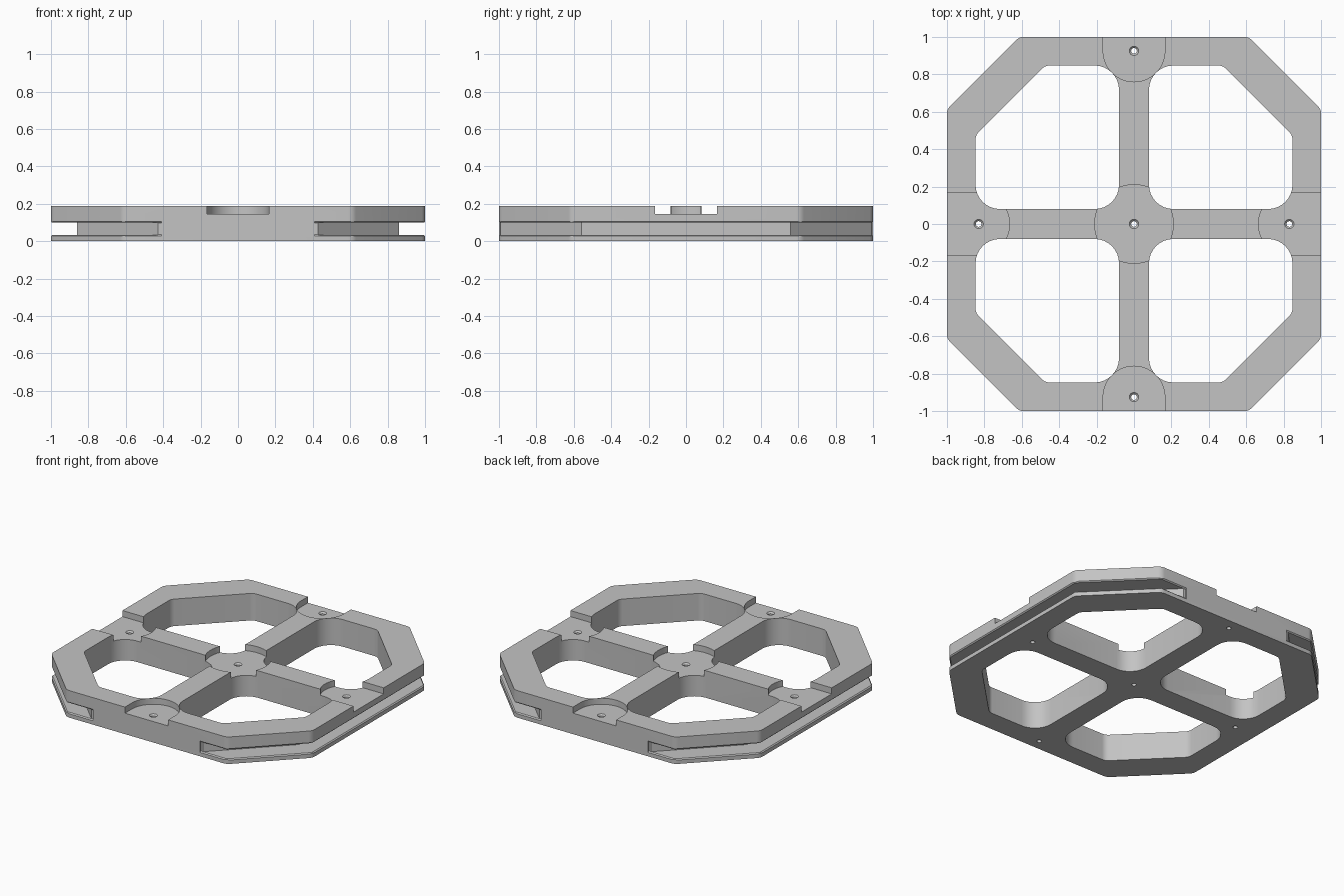
import bpy, bmesh, math
from mathutils import Vector, Matrix

if "Cube" in bpy.data.objects:
    bpy.data.objects.remove(bpy.data.objects["Cube"])

HEIGHT = 0.187
POCKET_FLOOR = 0.145
GROOVE_LOW, GROOVE_HIGH = 0.034, 0.099
LIP = 0.008

grey = bpy.data.materials.new("machined grey")
grey.use_nodes = True
colour = (0.55, 0.55, 0.55, 1)
grey.diffuse_color = colour
grey.node_tree.nodes["Principled BSDF"].inputs["Base Color"].default_value = colour


def rounded(corners, steps=8):
    """Outline from (x, y, radius) corners, each replaced by an arc."""
    outline = []
    for i, (x, y, radius) in enumerate(corners):
        here = Vector((x, y))
        a = (Vector(corners[i - 1][:2]) - here).normalized()
        b = (Vector(corners[(i + 1) % len(corners)][:2]) - here).normalized()
        half = a.angle(b) / 2
        centre = here + (a + b).normalized() * radius / math.sin(half)
        start = here + a * radius / math.tan(half) - centre
        end = here + b * radius / math.tan(half) - centre
        sweep = start.angle_signed(end)
        for k in range(steps + 1):
            spin = Matrix.Rotation(-sweep * k / steps, 2)
            outline.append(tuple(centre + spin @ start))
    return outline


def loft(name, sections):
    """Closed solid through (z, outline) sections with equal point counts."""
    bm = bmesh.new()
    rings = [[bm.verts.new((x, y, z)) for x, y in pts] for z, pts in sections]
    bm.faces.new(rings[0])
    bm.faces.new(rings[-1])
    for low, high in zip(rings, rings[1:]):
        for i in range(len(low)):
            bm.faces.new((low[i - 1], low[i], high[i], high[i - 1]))
    bmesh.ops.recalc_face_normals(bm, faces=bm.faces)
    mesh = bpy.data.meshes.new(name)
    bm.to_mesh(mesh)
    bm.free()
    obj = bpy.data.objects.new(name, mesh)
    bpy.context.collection.objects.link(obj)
    mesh.materials.append(grey)
    return obj


def circle(x, y, radius, count=32):
    return [(x + radius * math.cos(math.tau * k / count),
             y + radius * math.sin(math.tau * k / count)) for k in range(count)]


def cut(name, sections):
    """Subtract a lofted cutter from the frame."""
    cutter = loft(name, sections)
    cutter.hide_render = True
    mod = frame.modifiers.new(name, "BOOLEAN")
    mod.operation, mod.solver, mod.object = "DIFFERENCE", "EXACT", cutter
    bpy.context.view_layer.objects.active = frame
    bpy.ops.object.modifier_apply(modifier=mod.name)
    bpy.data.objects.remove(cutter)


# Octagonal plate
octagon = []
for sx, sy in ((1, 1), (-1, 1), (-1, -1), (1, -1)):
    pair = [(sx, sy * 0.613, 0.06), (sx * 0.613, sy, 0.06)]
    octagon += pair if sx * sy > 0 else pair[::-1]
outline = rounded(octagon, 5)
frame = loft("octagonal_frame", [(0, outline), (HEIGHT, outline)])

# Four openings that leave the cross spokes
opening = rounded([(0.08, 0.08, 0.13), (0.847, 0.08, 0.13), (0.847, 0.475, 0.06),
                   (0.475, 0.847, 0.06), (0.08, 0.847, 0.13)])
for sx in (-1, 1):
    for sy in (-1, 1):
        shape = [(x * sx, y * sy) for x, y in opening]
        cut("opening_cutter", [(-0.1, shape), (0.3, shape)])


# Side grooves with softened lips
def lip_outline(side, inset):
    e, d = 1 - inset, 0.613 - inset * 0.414
    half = [(e, d), (d, e), (0.41, e), (0.41, 1.1), (1.1, 1.1)]
    return [(side * x, y) for x, y in half + [(x, -y) for x, y in half[::-1]]]


for side in (-1, 1):
    deep = [(side * x, y) for x, y in
            [(0.86, 0.56), (0.32, 1.1), (1.1, 1.1), (1.1, -1.1), (0.32, -1.1), (0.86, -0.56)]]
    cut("groove_cutter", [(GROOVE_LOW, deep), (GROOVE_HIGH, deep)])
    cut("lip_cutter", [(GROOVE_LOW - LIP, lip_outline(side, -0.001)),
                       (GROOVE_LOW + 0.001, lip_outline(side, LIP)),
                       (GROOVE_HIGH - 0.001, lip_outline(side, LIP)),
                       (GROOVE_HIGH + LIP, lip_outline(side, -0.001))])

# Shallow pockets: round in the centre, open to the edge on each side
cut("centre_pocket_cutter", [(z, circle(0, 0, 0.21, 64)) for z in (POCKET_FLOOR, 0.3)])
holes = [(0, 0)]
for quarter in range(4):
    turn = Matrix.Rotation(quarter * math.pi / 2, 2)
    reach = 0.925 if quarter % 2 else 0.83
    arc = [(reach + 0.165 * math.cos(a), 0.165 * math.sin(a))
           for a in (math.pi * (0.5 + k / 32) for k in range(33))]
    shape = [tuple(turn @ Vector(p)) for p in arc + [(1.1, -0.165), (1.1, 0.165)]]
    cut("edge_pocket_cutter", [(z, shape) for z in (POCKET_FLOOR, 0.3)])
    holes.append(tuple(turn @ Vector((reach, 0))))

# Countersunk screw holes in every pocket
for x, y in holes:
    cut("hole_cutter", [(-0.1, circle(x, y, 0.015)),
                        (POCKET_FLOOR - 0.01, circle(x, y, 0.015)),
                        (POCKET_FLOOR, circle(x, y, 0.025)),
                        (0.3, circle(x, y, 0.025))])

frame.select_set(True)
bpy.context.view_layer.objects.active = frame
bpy.ops.object.shade_smooth_by_angle(angle=math.radians(25))
